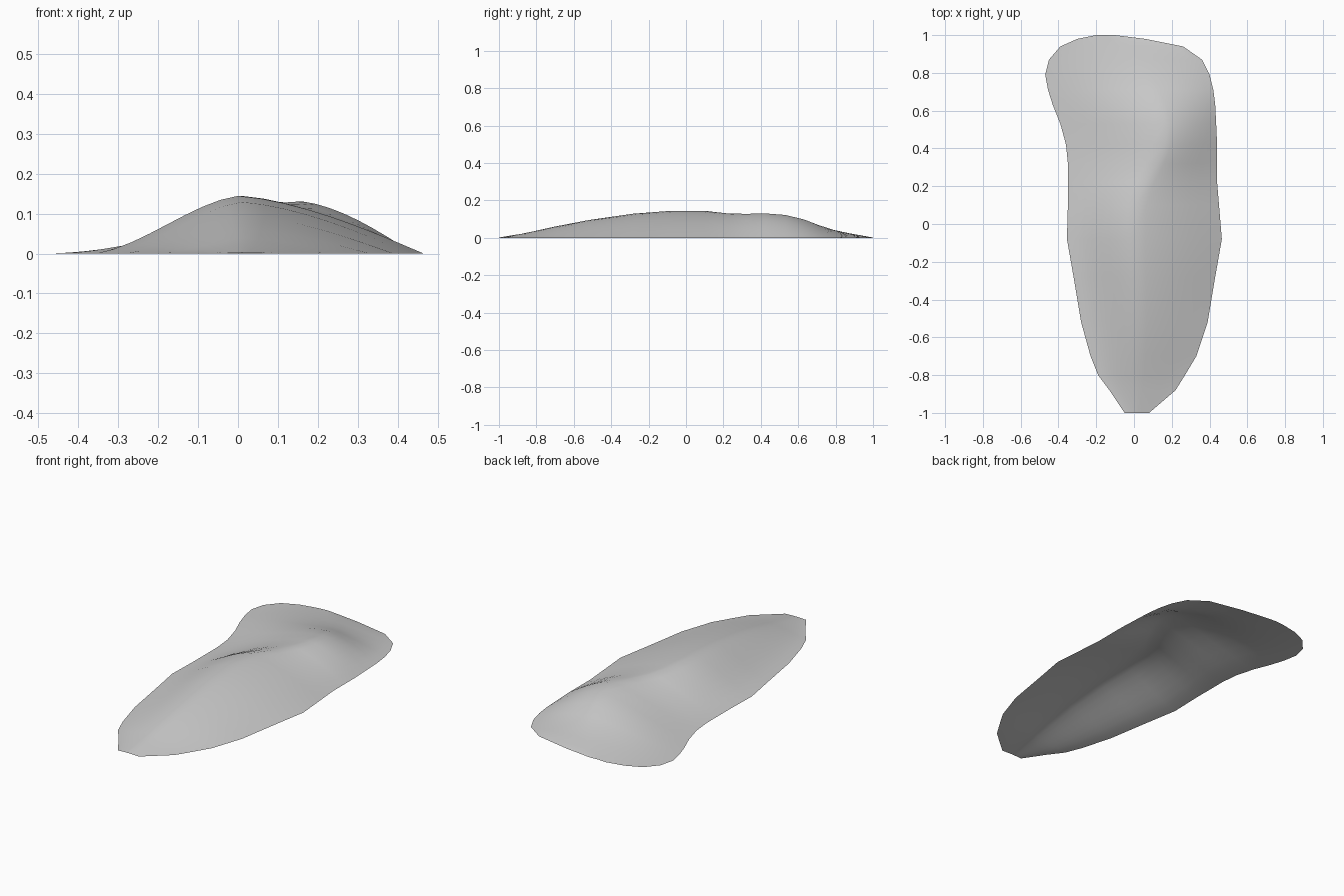
import bpy
import bmesh
import math

default_cube = bpy.data.objects.get("Cube")
if default_cube:
    bpy.data.objects.remove(default_cube, do_unlink=True)

# Single pale stone colour
stone = bpy.data.materials.new("pale_grey_stone")
stone.use_nodes = True
colour = (0.6, 0.6, 0.6, 1)
stone.diffuse_color = colour
stone.node_tree.nodes["Principled BSDF"].inputs["Base Color"].default_value = colour

# Stations from front to back: y, right edge x, left edge x, ridge x, ridge height
STATIONS = [
    (-1, -.05, .08, .01, .002), (-.88, -.13, .22, .02, .022),
    (-.8, -.19, .27, .02, .038), (-.7, -.23, .33, .02, .06),
    (-.52, -.28, .39, .02, .096), (-.28, -.32, .43, .01, .132),
    (-.08, -.355, .465, 0, .147), (.1, -.35, .45, .01, .147),
    (.22, -.35, .44, .06, .131), (.32, -.35, .44, .12, .129),
    (.42, -.36, .44, .16, .133), (.53, -.39, .435, .16, .125),
    (.63, -.43, .43, .13, .1), (.71, -.455, .42, .09, .068),
    (.79, -.47, .4, .04, .042), (.87, -.45, .36, 0, .025),
    (.94, -.39, .26, -.05, .012), (.98, -.3, .06, -.1, .005),
    (1, -.2, -.1, -.15, .002),
]
STEPS = 8


def right_flank(u):
    # Hollow foot rising into a rounded crest
    smooth = u * u * (3 - 2 * u)
    return 0.4 * u + 0.6 * smooth


def left_flank(u):
    # Full convex shoulder
    return 0.35 * u + 0.65 * math.sin(u * math.pi / 2)


def cross_section(y, right, left, ridge, height):
    points = []
    for i in range(STEPS):
        u = i / STEPS
        points.append((right + (ridge - right) * u, y, height * right_flank(u)))
    for i in range(STEPS + 1):
        u = 1 - i / STEPS
        points.append((left + (ridge - left) * u, y, height * left_flank(u)))
    return points


# Open mound shell lofted through the stations
bm = bmesh.new()
rows = [[bm.verts.new(p) for p in cross_section(*station)] for station in STATIONS]
for front, back in zip(rows, rows[1:]):
    for i in range(len(front) - 1):
        bm.faces.new((front[i], front[i + 1], back[i + 1], back[i]))

# Soften the crest while leaving the ground outline in place
inner = [v for v in bm.verts if not v.is_boundary]
bmesh.ops.smooth_vert(bm, verts=inner, factor=0.3, use_axis_z=True)

mesh = bpy.data.meshes.new("rock_mound")
bm.to_mesh(mesh)
bm.free()
mesh.materials.append(stone)
mound = bpy.data.objects.new("rock_mound", mesh)
bpy.context.collection.objects.link(mound)

# Smooth shading over the whole shell
for polygon in mesh.polygons:
    polygon.use_smooth = True

# Rest the rim on the ground
lowest = min(v.co.z for v in mesh.vertices)
for v in mesh.vertices:
    v.co.z -= lowest
